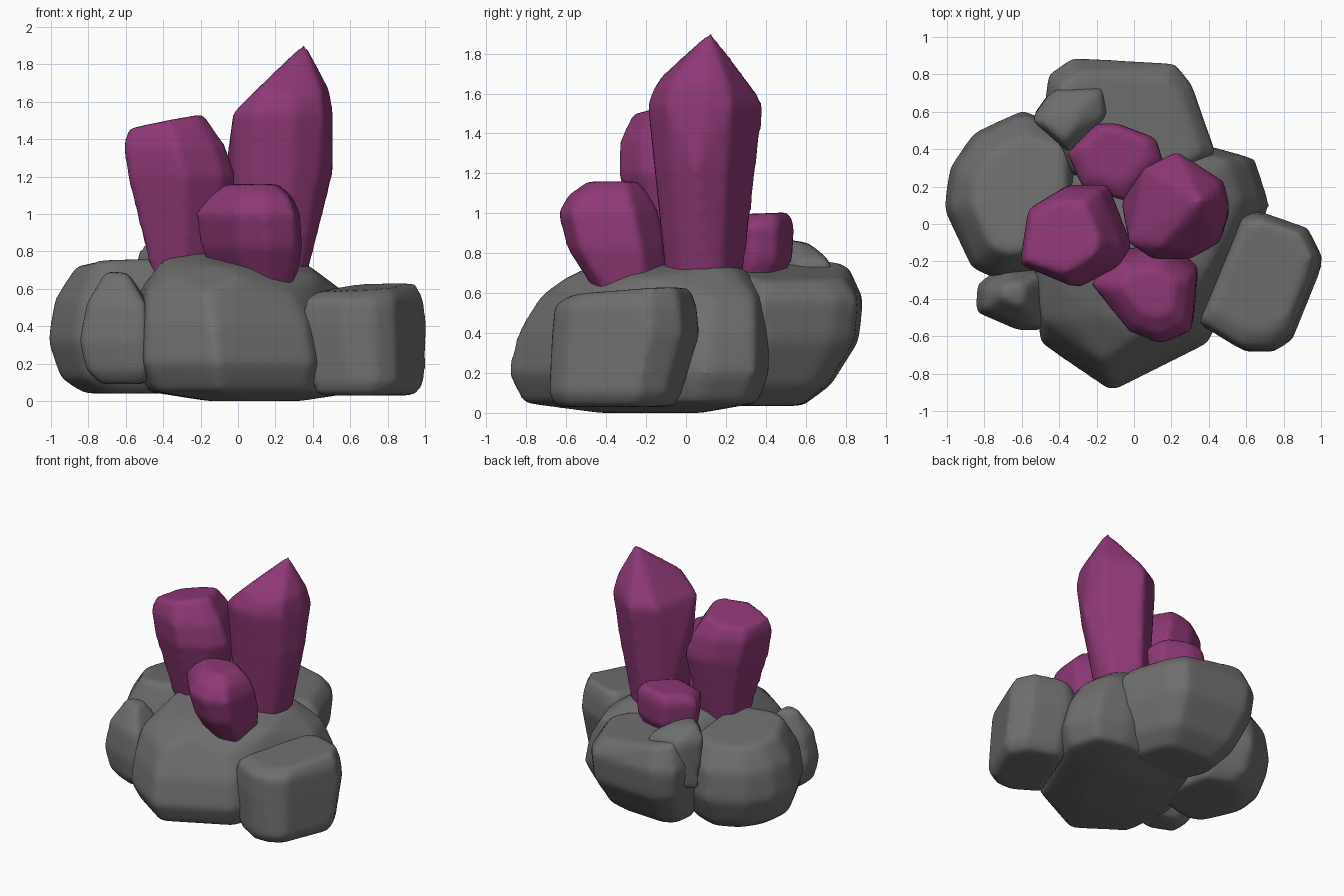
import bpy
import bmesh
from mathutils import Vector

default_cube = bpy.data.objects.get("Cube")
if default_cube:
    bpy.data.objects.remove(default_cube, do_unlink=True)


def make_material(name, color):
    material = bpy.data.materials.new(name)
    material.diffuse_color = color
    material.use_nodes = True
    shader = material.node_tree.nodes["Principled BSDF"]
    shader.inputs["Base Color"].default_value = color
    shader.inputs["Roughness"].default_value = 0.8
    return material


stone_grey = make_material("stone grey", (0.16, 0.157, 0.16, 1))
crystal_magenta = make_material("crystal magenta", (0.27, 0.04, 0.18, 1))


def make_chunk(name, material, outline, levels, tilt=(0, 0), extra=(), softness=5):
    """Hull of one plan outline repeated at levels (height, scale, shift x, shift y).

    The last level is tilted; extra holds single corner points such as a tip.
    """
    corners = [Vector(p) for p in outline]
    centre = sum(corners, Vector((0, 0))) / len(corners)
    bm = bmesh.new()
    for index, (height, scale, shift_x, shift_y) in enumerate(levels):
        is_top = index == len(levels) - 1
        for corner in corners:
            offset = (corner - centre) * scale
            spot = centre + offset + Vector((shift_x, shift_y))
            lift = offset.dot(Vector(tilt)) if is_top else 0
            bm.verts.new((spot.x, spot.y, height + lift))
    for point in extra:
        bm.verts.new(point)
    hull = bmesh.ops.convex_hull(bm, input=bm.verts)
    unused = set(hull["geom_interior"]) | set(hull["geom_unused"])
    bmesh.ops.delete(bm, geom=[v for v in unused if isinstance(v, bmesh.types.BMVert)],
                     context="VERTS")
    bmesh.ops.recalc_face_normals(bm, faces=bm.faces)

    mesh = bpy.data.meshes.new(name)
    bm.to_mesh(mesh)
    bm.free()
    mesh.materials.append(material)
    chunk = bpy.data.objects.new(name, mesh)
    bpy.context.collection.objects.link(chunk)

    # Worn edges: even remesh, then a little smoothing
    remesh = chunk.modifiers.new("even surface", "REMESH")
    remesh.mode = "VOXEL"
    remesh.voxel_size = 0.025
    remesh.use_smooth_shade = True
    smooth = chunk.modifiers.new("worn edges", "SMOOTH")
    smooth.factor = 0.5
    smooth.iterations = softness
    return chunk


# Large rocks
make_chunk("main_rock", stone_grey,
           [(-.5, -.64), (-.12, -.9), (.4, -.64), (.73, .1), (.65, .35), (.4, .42),
            (-.3, .35), (-.55, -.2)],
           [(0, .4, 0, 0), (.05, .9, 0, 0), (.2, 1, 0, 0), (.4, .96, -.02, .02),
            (.58, .87, -.07, .06), (.73, .6, -.1, .1)], tilt=(-.03, .01),
           extra=[(-.24, -.15, .8), (.36, .15, .74), (.42, -.2, .68), (-.4, -.2, .76),
                  (-.35, -.52, .67), (.05, -.48, .72), (0, -.62, .67)], softness=14)
make_chunk("left_side_rock", stone_grey,
           [(.34, -.53), (.57, -.67), (.73, -.67), (.84, -.6), (1.01, -.18), (.93, -.02),
            (.67, .07), (.57, .05)],
           [(.03, .8, 0, -.05), (.1, .9, .02, -.05), (.4, 1, 0, 0), (.54, .96, 0, 0),
            (.61, .8, 0, .03)], tilt=(.05, .06))
make_chunk("right_side_rock", stone_grey,
           [(-1.02, .08), (-.99, .3), (-.86, .49), (-.6, .61), (-.3, .5), (-.3, -.2),
            (-.73, -.3), (-.87, -.24)],
           [(.04, .66, .09, -.02), (.12, .84, .02, -.01), (.32, 1, 0, 0), (.54, .95, .02, 0),
            (.73, .7, .06, 0)], tilt=(.04, -.1), extra=[(-.3, .05, .04)], softness=15)
make_chunk("back_rock", stone_grey,
           [(-.49, .55), (-.46, .8), (-.33, .89), (.22, .86), (.31, .75), (.44, .38),
            (.2, .2), (-.35, .25)],
           [(.035, .6, 0, -.18), (.14, .8, 0, -.1), (.36, .96, 0, -.01), (.57, 1, 0, 0),
            (.72, .84, 0, -.03)], tilt=(-.15, -.04), softness=9)

# Small rocks
make_chunk("small_front_rock", stone_grey,
           [(-.85, -.47), (-.84, -.32), (-.7, -.22), (-.45, -.24), (-.48, -.57), (-.62, -.57)],
           [(.09, .6, .04, 0), (.16, .9, .02, 0), (.32, 1, 0, 0), (.52, .85, .01, 0),
            (.69, .32, .01, .03)], tilt=(-.1, 0))
make_chunk("small_back_rock", stone_grey,
           [(-.55, .56), (-.46, .69), (-.4, .73), (-.16, .73), (-.14, .58), (-.33, .37)],
           [(.4, .6, -.06, .02), (.72, 1, 0, 0), (.77, .95, -.01, -.01),
            (.86, .45, -.05, -.05)], tilt=(-.05, -.15))

# Crystals, leaning outwards and widest near the top
make_chunk("tall_crystal", crystal_magenta,
           [(-.03, -.1), (.1, -.19), (.3, -.19), (.46, -.1), (.51, .1), (.48, .23),
            (.23, .39), (.05, .3)],
           [(.6, .64, -.07, .01), (.95, .74, -.04, 0), (1.23, .86, 0, 0),
            (1.54, 1, 0, 0), (1.62, .88, .01, 0)],
           tilt=(.2, 0), extra=[(.36, .12, 1.91), (.34, .13, 1.9), (-.07, .12, 1.23),
                                (.51, .05, 1.22), (.13, -.12, 1.69)], softness=4)
make_chunk("right_crystal", crystal_magenta,
           [(-.61, -.23), (-.56, .09), (-.36, .21), (-.14, .21), (-.01, -.13), (-.08, -.24),
            (-.3, -.36)],
           [(.6, .5, .01, .02), (.8, .62, .01, .02), (1.2, .97, .01, .01),
            (1.36, .92, -.03, 0), (1.49, .68, -.08, 0)], tilt=(.22, -.06),
           extra=[(-.58, -.2, 1.46)], softness=4)
make_chunk("front_crystal", crystal_magenta,
           [(-.24, -.32), (-.13, -.17), (.15, -.13), (.34, -.26), (.31, -.58), (.14, -.65),
            (-.03, -.58)],
           [(.6, .68, .05, .11), (.82, .95, .02, .04), (1, .98, 0, 0), (1.09, .8, .01, 0),
            (1.16, .5, .01, .02)], softness=4)
make_chunk("back_crystal", crystal_magenta,
           [(-.36, .38), (-.2, .54), (-.09, .54), (.12, .46), (.16, .33), (-.05, .12),
            (-.28, .2)],
           [(.55, .6, 0, -.06), (.77, .95, 0, 0), (.94, 1, 0, 0), (1, .74, 0, .02)],
           tilt=(0, .04), softness=4)
